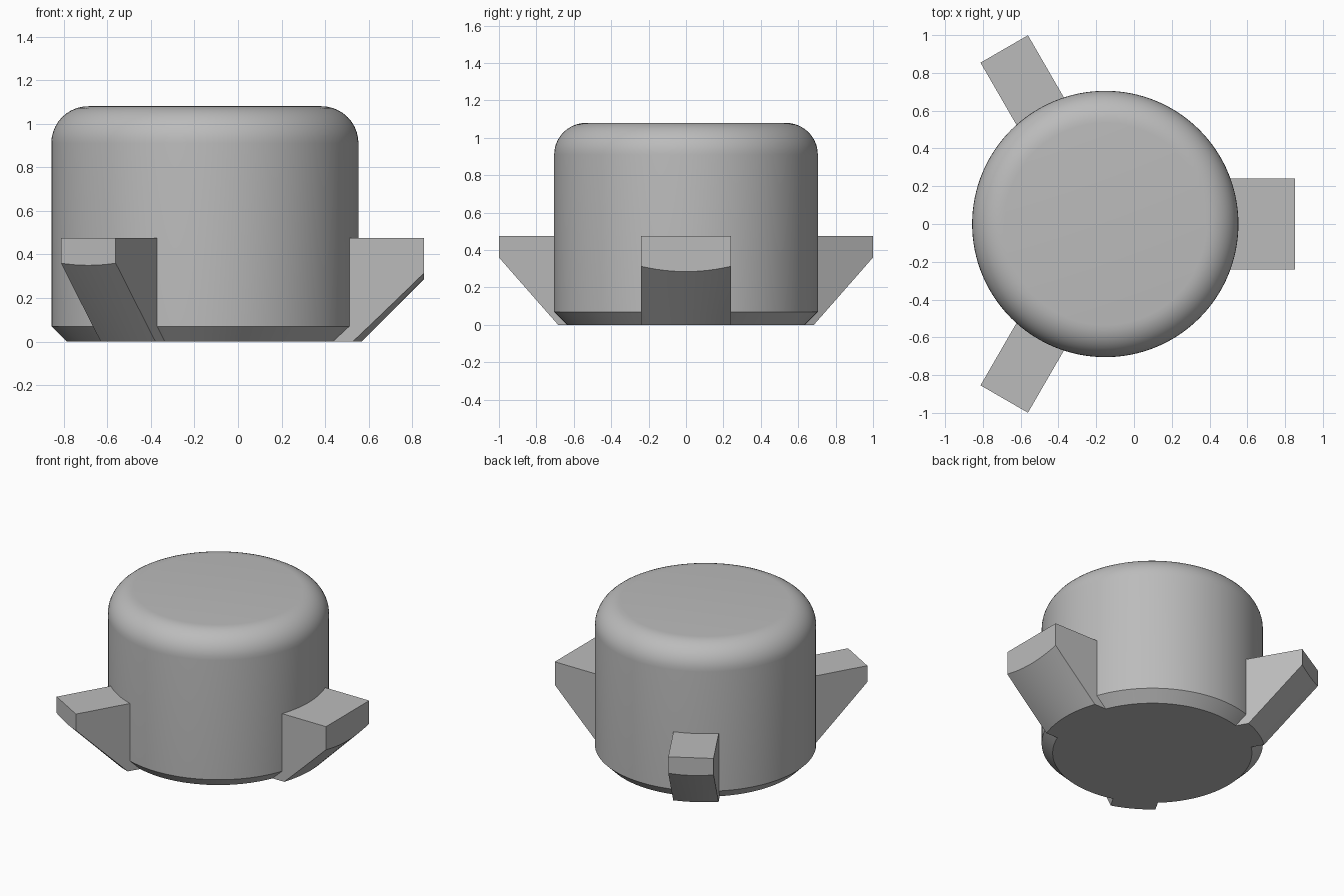
import bpy, bmesh, math
from mathutils import Matrix

cube = bpy.data.objects.get("Cube")
if cube:
    bpy.data.objects.remove(cube, do_unlink=True)

AXIS_X = -0.152    # centre line of the round body
RADIUS = 0.705
CHAMFER = 0.07
BASE_RADIUS = RADIUS - CHAMFER

grey = bpy.data.materials.new("plain grey")
grey.use_nodes = True
colour = (0.5, 0.5, 0.5, 1)
grey.diffuse_color = colour
grey.node_tree.nodes["Principled BSDF"].inputs["Base Color"].default_value = colour


def make_object(name, bm):
    bmesh.ops.recalc_face_normals(bm, faces=bm.faces)
    mesh = bpy.data.meshes.new(name)
    bm.to_mesh(mesh)
    bm.free()
    mesh.materials.append(grey)
    obj = bpy.data.objects.new(name, mesh)
    bpy.context.collection.objects.link(obj)
    bpy.ops.object.select_all(action='DESELECT')
    obj.select_set(True)
    bpy.context.view_layer.objects.active = obj
    bpy.ops.object.shade_smooth_by_angle(angle=math.radians(25))
    return obj


def round_body(height, fillet, segments=128, steps=10):
    """Revolved profile: chamfered foot, straight wall, rounded shoulder."""
    profile = [(BASE_RADIUS, 0), (RADIUS, CHAMFER)]
    for i in range(steps + 1):
        a = math.pi / 2 * i / steps
        profile.append((RADIUS - fillet + fillet * math.cos(a),
                        height - fillet + fillet * math.sin(a)))
    bm = bmesh.new()
    rings = []
    for r, z in profile:
        ring = []
        for k in range(segments):
            t = math.tau * k / segments
            ring.append(bm.verts.new((AXIS_X + r * math.cos(t), r * math.sin(t), z)))
        rings.append(ring)
    for low, high in zip(rings, rings[1:]):
        for k in range(segments):
            n = (k + 1) % segments
            bm.faces.new((low[k], low[n], high[n], high[k]))
    bm.faces.new(rings[0])
    bm.faces.new(rings[-1])
    return make_object("body", bm)


def lug(name, angle, reach, width, top=0.475, foot=0.72, columns=12, steps=6):
    """Radial bracket whose underside is part of a 45 degree cone."""
    bm = bmesh.new()
    sections = []
    for c in range(columns + 1):
        y = width * (c / columns - 0.5)
        inner = math.sqrt((BASE_RADIUS - 0.001) ** 2 - y * y)
        start = math.sqrt(foot ** 2 - y * y)
        points = [(inner, 0)]
        for i in range(steps + 1):
            x = start + (reach - start) * i / steps
            points.append((x, math.hypot(x, y) - foot))
        points += [(reach, top), (inner, top)]
        sections.append([bm.verts.new((x, y, z)) for x, z in points])
    for a, b in zip(sections, sections[1:]):
        for i in range(len(a)):
            n = (i + 1) % len(a)
            bm.faces.new((a[i], a[n], b[n], b[i]))
    bm.faces.new(sections[0])
    bm.faces.new(sections[-1])
    place = Matrix.Translation((AXIS_X, 0, 0)) @ Matrix.Rotation(math.radians(angle), 4, 'Z')
    bmesh.ops.transform(bm, matrix=place, verts=bm.verts)
    return make_object(name, bm)


round_body(height=1.08, fillet=0.17)

# One wide lug on the left side, two narrow longer ones on the right
lug("wide_lug", 0, reach=1.005, width=0.48)
lug("back_lug", 120, reach=1.07, width=0.29)
lug("front_lug", -120, reach=1.07, width=0.29)
